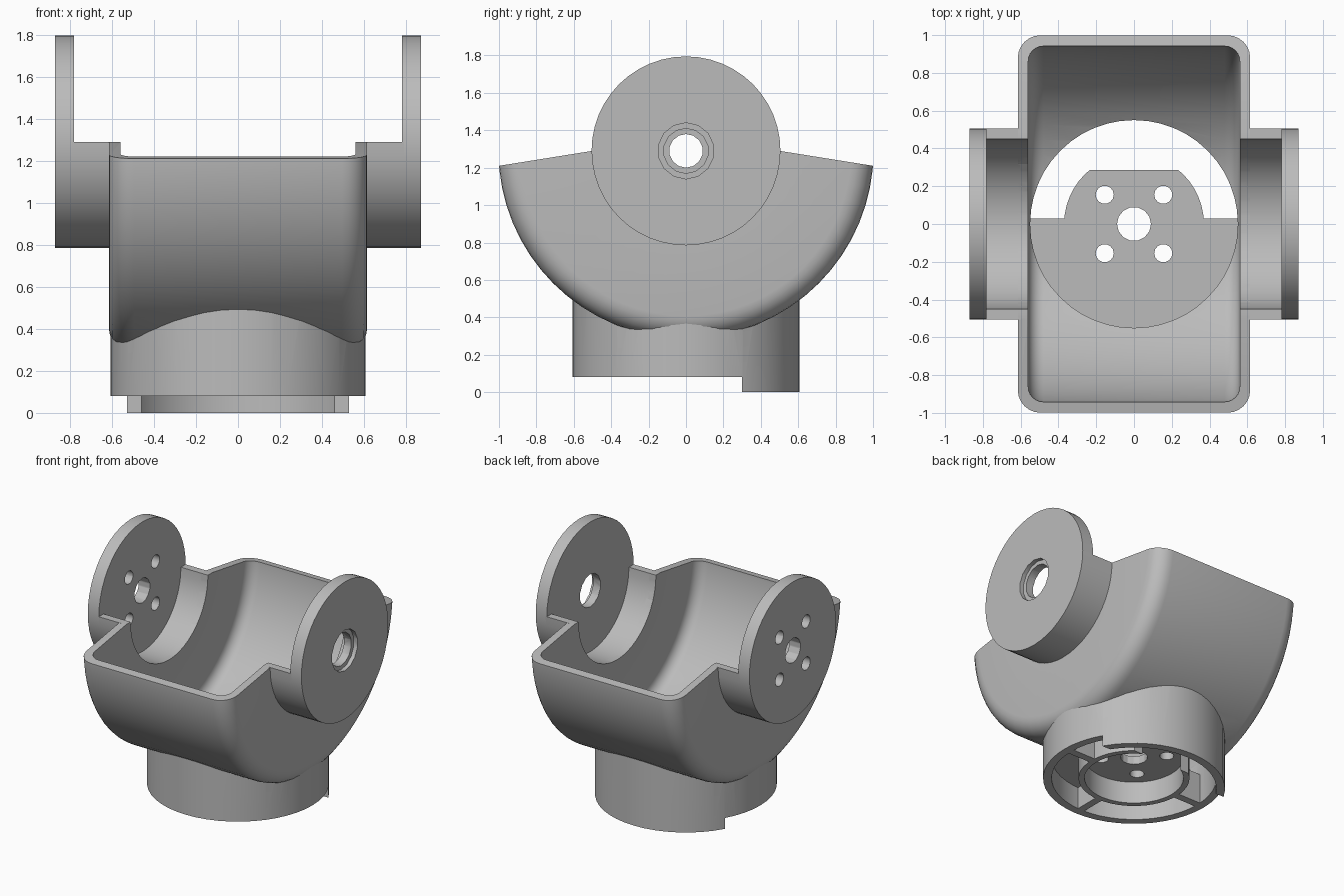
import bpy, bmesh
from math import pi, radians, sin, cos
from mathutils import Matrix

if "Cube" in bpy.data.objects:
    bpy.data.objects.remove(bpy.data.objects["Cube"])

AXLE = 1.29        # height of the tilt axle
BIG, SMALL = 48, 14

grey = bpy.data.materials.new("plain grey")
grey.use_nodes = True
grey.diffuse_color = (0.5, 0.5, 0.5, 1)
grey.node_tree.nodes["Principled BSDF"].inputs["Base Color"].default_value = (0.5, 0.5, 0.5, 1)


def finish(name, bm):
    bmesh.ops.remove_doubles(bm, verts=bm.verts, dist=1e-5)
    bmesh.ops.recalc_face_normals(bm, faces=bm.faces)
    mesh = bpy.data.meshes.new(name)
    bm.to_mesh(mesh)
    bm.free()
    mesh.materials.append(grey)
    obj = bpy.data.objects.new(name, mesh)
    bpy.context.collection.objects.link(obj)
    return obj


def lathe(name, profile, axis="Z", centre=(0, 0, 0), steps=BIG, closed=False):
    """Spin (radius, height) points round an axis."""
    bm = bmesh.new()
    vs = [bm.verts.new((r, 0, h)) for r, h in profile]
    pairs = list(zip(vs, vs[1:])) + ([(vs[-1], vs[0])] if closed else [])
    es = [bm.edges.new(p) for p in pairs]
    bmesh.ops.spin(bm, geom=vs + es, cent=(0, 0, 0), axis=(0, 0, 1),
                   angle=2 * pi, steps=steps, use_merge=True)
    if axis == "X":
        bm.transform(Matrix.Rotation(pi / 2, 4, "Y"))
    bm.transform(Matrix.Translation(centre))
    return finish(name, bm)


def disc(name, r, a, b, axis="Z", centre=(0, 0, 0), steps=BIG):
    return lathe(name, [(0, a), (r, a), (r, b), (0, b)], axis, centre, steps)


def ring(name, r1, r2, a, b, axis="Z", centre=(0, 0, 0)):
    return lathe(name, [(r1, a), (r2, a), (r2, b), (r1, b)], axis, centre, closed=True)


def drum(name, r, half, fillet):
    """Drum on the axle with rounded rims."""
    arc = [(r - fillet + fillet * cos(t * pi / 12), half - fillet + fillet * sin(t * pi / 12))
           for t in range(7)]
    upper = arc + [(0, half)]
    lower = [(a, -h) for a, h in reversed(upper)]
    return lathe(name, lower + upper, "X", (0, 0, AXLE), 64)


def box(name, x, y, z):
    bm = bmesh.new()
    bmesh.ops.create_cube(bm, size=1)
    for v in bm.verts:
        for i, span in enumerate((x, y, z)):
            v.co[i] = span[0] if v.co[i] < 0 else span[1]
    return finish(name, bm)


def cut(obj, *cutters):
    for c in cutters:
        mod = obj.modifiers.new("cut", "BOOLEAN")
        mod.operation, mod.solver, mod.object = "DIFFERENCE", "EXACT", c
        bpy.context.view_layer.objects.active = obj
        bpy.ops.object.modifier_apply(modifier=mod.name)
        bpy.data.objects.remove(c)
    return obj


def roof_cutter():
    """Prism that trims the bowl to its sloping rim."""
    bm = bmesh.new()
    pts = [(-1.5, 1.13), (-0.5, AXLE), (0.5, AXLE), (1.5, 1.13), (1.5, 3), (-1.5, 3)]
    face = bm.faces.new([bm.verts.new((-1, y, z)) for y, z in pts])
    ext = bmesh.ops.extrude_face_region(bm, geom=[face])["geom"]
    bmesh.ops.translate(bm, vec=(2, 0, 0), verts=[v for v in ext if isinstance(v, bmesh.types.BMVert)])
    return finish("roof_cutter", bm)


parts = []

# Hollow bowl, open at the top, the axle sides and the base
bowl = drum("bowl", 1.003, 0.615, 0.12)
cut(bowl, drum("cavity", 0.945, 0.56, 0.08), roof_cutter(),
    disc("axle_cutter", 0.45, -1, 1, "X", (0, 0, AXLE)),
    disc("base_cutter", 0.55, -0.2, 0.9))
parts.append(bowl)

# Base collar with a lower lip at the back
collar = ring("base_collar", 0.55, 0.607, 0, 0.54)
cut(collar, drum("cavity", 0.95, 0.565, 0.08),
    box("lip_cutter", (-1, 1), (-1, 0.3), (-0.2, 0.08)))
parts.append(collar)

# Base floor with cable opening and screw holes
floor = disc("base_floor", 0.56, 0.24, 0.3)
opening = cut(ring("opening", 0.37, 0.8, 0.1, 0.5),
              box("front_half", (-1, 1), (-1, 0.03), (0, 1)))
holes = [disc("screw_hole", 0.048, 0, 1, "Z", (x, y, 0), SMALL)
         for x in (-0.155, 0.155) for y in (-0.155, 0.155)]
cut(floor, opening, box("back", (-1, 1), (0.285, 1), (0, 1)),
    disc("shaft_hole", 0.09, 0, 1, steps=SMALL), *holes)
parts.append(floor)

# Inner ring and ribs under the floor
hub = ring("hub_ring", 0.33, 0.37, 0.08, 0.25)
parts.append(cut(hub, box("back", (-1, 1), (0.285, 1), (0, 1))))
for name, x, y in (("left_rib", (0.36, 0.56), (-0.025, 0.03)),
                   ("right_rib", (-0.56, -0.36), (-0.025, 0.03)),
                   ("front_rib", (-0.027, 0.027), (-0.56, -0.36))):
    parts.append(box(name, x, y, (0.08, 0.25)))

# Side arms: half-round housing closed by a full round plate
for side, s in (("left", 1), ("right", -1)):
    housing = ring(side + "_housing", 0.45, 0.505, 0.6 * s, 0.79 * s, "X", (0, 0, AXLE))
    cut(housing, box("upper_half", (-2, 2), (-1, 1), (AXLE, 3)))
    plate = disc(side + "_plate", 0.505, 0.78 * s, 0.87 * s, "X", (0, 0, AXLE))
    if s > 0:
        cut(plate, disc("pivot_hole", 0.12, 0, 2, "X", (0, 0, AXLE), SMALL),
            disc("pivot_recess", 0.15, 0.84, 2, "X", (0, 0, AXLE), SMALL))
    else:
        cut(plate, disc("shaft_hole", 0.09, -2, 0, "X", (0, 0, AXLE), SMALL),
            *[disc("screw_hole", 0.048, -2, 0, "X", (0, y, AXLE + z), SMALL)
              for y in (-0.155, 0.155) for z in (-0.155, 0.155)])
    parts += [housing, plate]

# Smooth the curved walls, keep the edges crisp
bpy.ops.object.select_all(action="DESELECT")
for p in parts:
    p.select_set(True)
bpy.context.view_layer.objects.active = parts[0]
bpy.ops.object.shade_smooth_by_angle(angle=radians(30))
